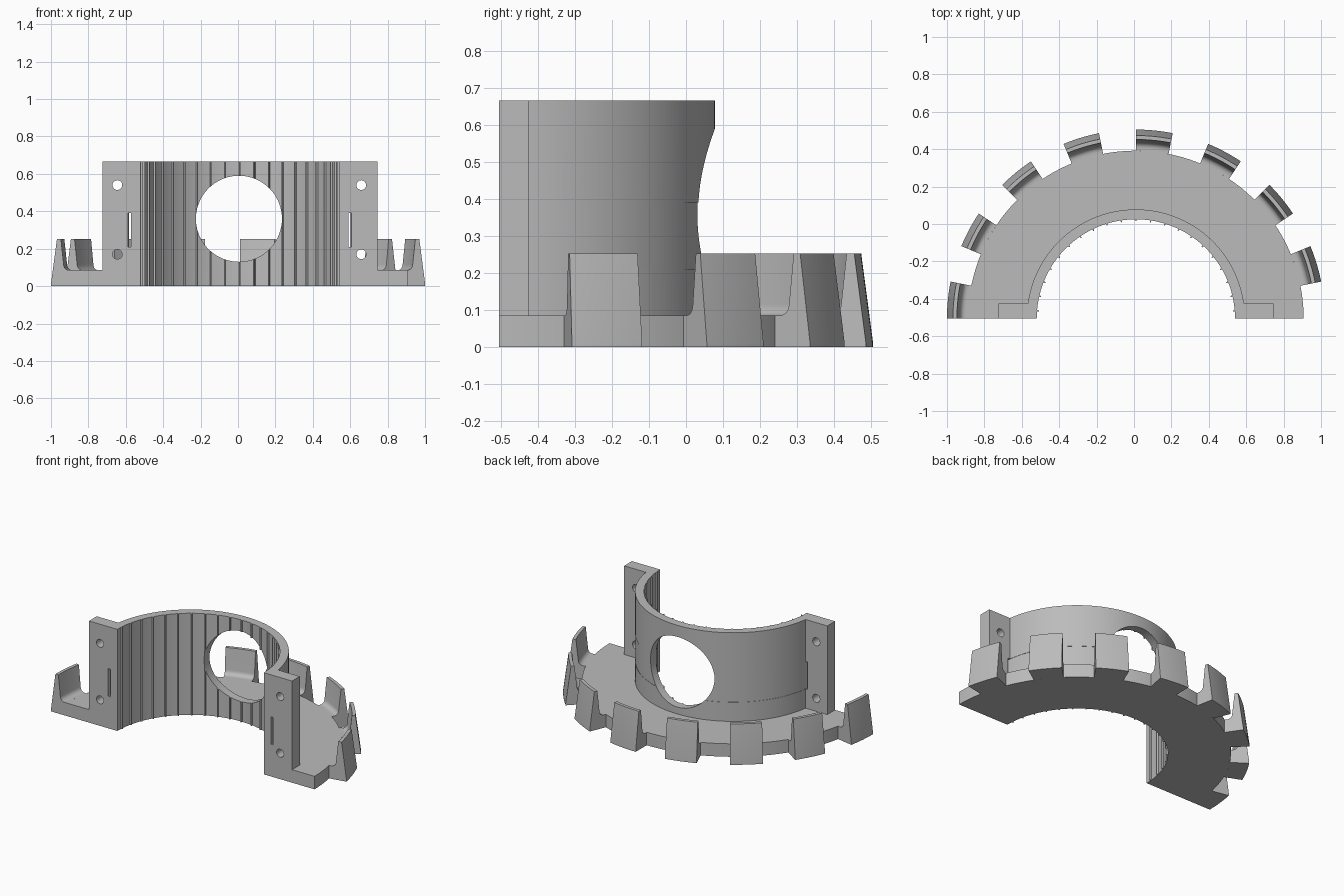
import bpy, bmesh, math
from mathutils import Matrix, Vector

if "Cube" in bpy.data.objects:
    bpy.data.objects.remove(bpy.data.objects["Cube"], do_unlink=True)

CX, CY = 0.01, -0.505          # axis of the half ring
R_IN, R_WALL, R_BASE = 0.53, 0.583, 0.897
H_BASE, H_WALL = 0.085, 0.665

grey = bpy.data.materials.new("light grey")
grey.use_nodes = True
grey.diffuse_color = (0.5, 0.5, 0.5, 1)
grey.node_tree.nodes["Principled BSDF"].inputs["Base Color"].default_value = (0.5, 0.5, 0.5, 1)


def finish(bm, name):
    bmesh.ops.recalc_face_normals(bm, faces=bm.faces)
    mesh = bpy.data.meshes.new(name)
    bm.to_mesh(mesh)
    bm.free()
    mesh.materials.append(grey)
    obj = bpy.data.objects.new(name, mesh)
    bpy.context.collection.objects.link(obj)
    return obj


def sweep(bm, profile, start, end, steps):
    """Sweep a closed (radius, height) profile around the axis, in degrees."""
    rings = []
    for i in range(steps + 1):
        a = math.radians(start + (end - start) * i / steps)
        rings.append([bm.verts.new((CX + r * math.cos(a), CY + r * math.sin(a), z))
                      for r, z in profile])
    n = len(profile)
    for a, b in zip(rings, rings[1:]):
        for j in range(n):
            k = (j + 1) % n
            bm.faces.new((a[j], a[k], b[k], b[j]))
    bm.faces.new(rings[0])
    bm.faces.new(rings[-1])


def swept(name, *args):
    bm = bmesh.new()
    sweep(bm, *args)
    return finish(bm, name)


def box(name, lo, hi):
    bm = bmesh.new()
    lo, hi = Vector(lo), Vector(hi)
    bmesh.ops.create_cube(bm, size=1, matrix=Matrix.Translation((lo + hi) / 2)
                          @ Matrix.Diagonal((*(hi - lo), 1)))
    return finish(bm, name)


def rod(name, x, z, radius, y0, y1, sides):
    bm = bmesh.new()
    place = Matrix.Translation((x, (y0 + y1) / 2, z)) @ Matrix.Rotation(math.pi / 2, 4, "X")
    bmesh.ops.create_cone(bm, cap_ends=True, segments=sides, radius1=radius,
                          radius2=radius, depth=y1 - y0, matrix=place)
    return finish(bm, name)


def combine(obj, tool, operation):
    mod = obj.modifiers.new("cut", "BOOLEAN")
    mod.operation, mod.solver, mod.object = operation, "EXACT", tool
    bpy.context.view_layer.objects.active = obj
    bpy.ops.object.modifier_apply(modifier=mod.name)
    bpy.data.objects.remove(tool, do_unlink=True)


# Half-ring base and upright wall
body = swept("half_ring_bracket",
             [(R_IN, 0), (R_BASE, 0), (R_BASE, H_BASE), (R_WALL, H_BASE),
              (R_WALL, H_WALL), (R_IN, H_WALL)], 0, 180, 96)

# Bolt flanges at both ends of the wall
for side in (-1, 1):
    x0, x1 = sorted((CX + side * 0.56, CX + side * 0.735))
    combine(body, box("flange", (x0, CY, 0), (x1, CY + 0.08, H_WALL)), "UNION")

# Strap slot beside the wall
slot = swept("strap_slot", [(R_WALL - 0.002, 0.21), (0.598, 0.21), (0.598, 0.39),
                            (R_WALL - 0.002, 0.39)], -3, 183, 93)
combine(body, slot, "DIFFERENCE")

# Bolt holes
for side in (-1, 1):
    for z in (0.17, 0.54):
        combine(body, rod("bolt_hole", CX - 0.003 + side * 0.652, z, 0.026, -0.6, -0.4, 24),
                "DIFFERENCE")

# Grip ridges on the inside of the wall
bm = bmesh.new()
for i in range(21):
    a = 4.5 + i * 8.55
    foot, tip = R_IN + 0.004, R_IN - 0.01
    pts = [(foot, a - 0.6), (tip, a - 0.25), (tip, a + 0.25), (foot, a + 0.6)]
    rows = [[bm.verts.new((CX + r * math.cos(math.radians(t)),
                           CY + r * math.sin(math.radians(t)), z)) for r, t in pts]
            for z in (0, H_WALL)]
    bm.faces.new(rows[0])
    bm.faces.new(rows[1])
    for j in range(4):
        k = (j + 1) % 4
        bm.faces.new((rows[0][j], rows[0][k], rows[1][k], rows[1][j]))
ridges = finish(bm, "grip_ridges")

# Large round opening through wall and ridges
for part in (body, ridges):
    combine(part, rod("opening", 0.005, 0.36, 0.23, -0.3, 0.3, 72), "DIFFERENCE")

# Upright clip tabs around the rim, with a filleted root
fillet = [(0.942 - 0.03 * (1 - math.cos(t)), 0.115 - 0.03 * math.sin(t))
          for t in (math.pi / 2 * i / 5 for i in range(6))]
tab_profile = [(R_BASE, 0), (1.01, 0), (1.01, 0.012), (0.978, 0.253),
               (0.957, 0.253)] + fillet + [(R_BASE, H_BASE)]
tabs = [swept(f"clip_tab_{k + 1}", tab_profile, 22.5 * k + 11.25, 22.5 * (k + 1), 8)
        for k in range(8)]

# Smooth curved faces, keep edges crisp
bpy.ops.object.select_all(action="DESELECT")
for obj in [body, *tabs]:
    obj.select_set(True)
bpy.context.view_layer.objects.active = body
bpy.ops.object.shade_smooth_by_angle(angle=math.radians(25))
